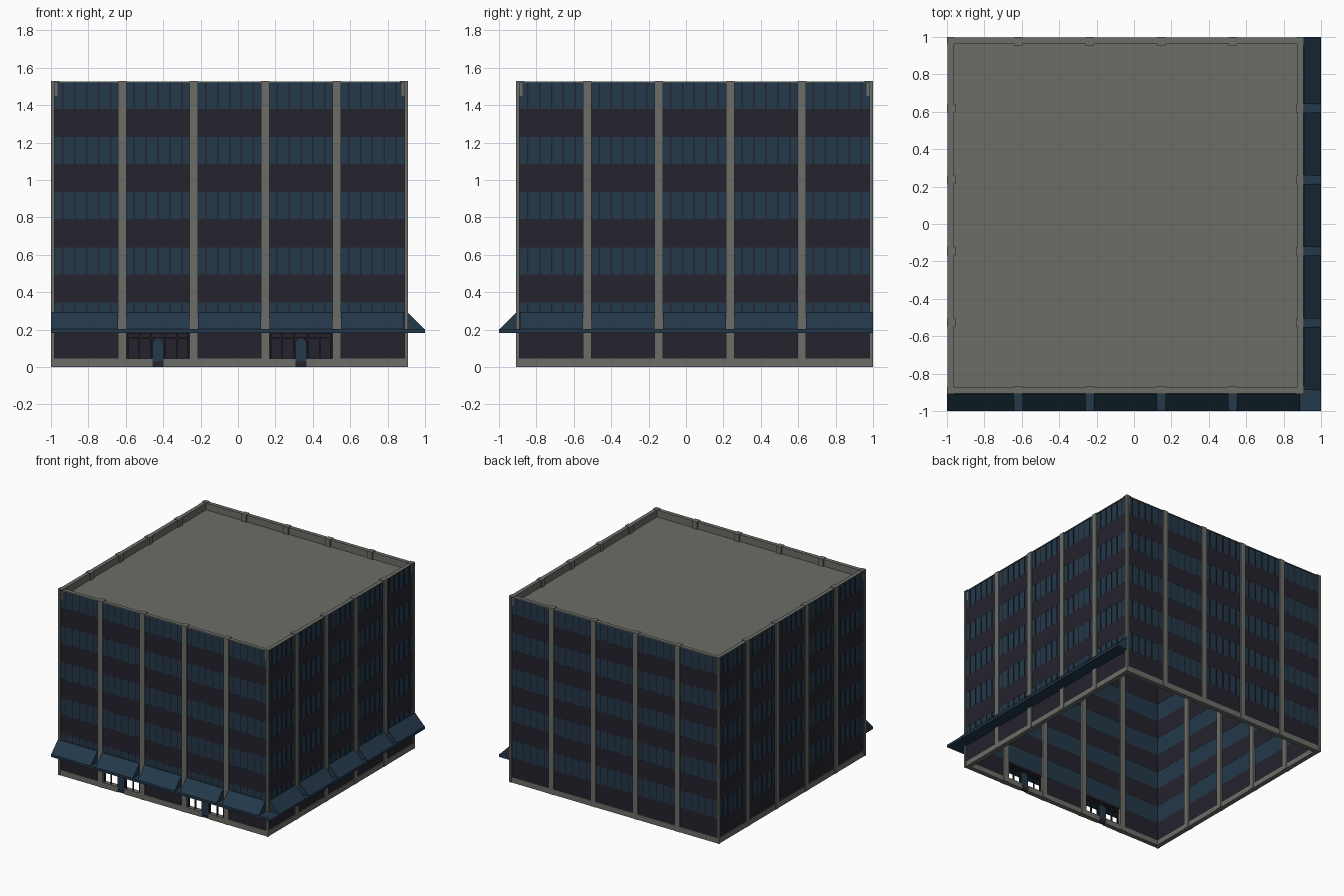
import bpy, bmesh, math
from mathutils import Matrix, Vector

cube = bpy.data.objects.get("Cube")
if cube:
    bpy.data.objects.remove(cube)


def material(name, rgb):
    m = bpy.data.materials.new(name)
    m.use_nodes = True
    col = (*rgb, 1)
    m.diffuse_color = col
    m.node_tree.nodes["Principled BSDF"].inputs["Base Color"].default_value = col
    return m


CONCRETE = material("grey concrete", (0.15, 0.15, 0.135))
BLUE = material("blue glass", (0.017, 0.04, 0.068))
DARK = material("dark panel", (0.018, 0.016, 0.025))

HALF = 0.955                       # half the wall length
CENTRE = Matrix.Translation((-0.045, 0.045, 0))
BAYS = 5
BAY = 2 * HALF / BAYS
PILLAR = 0.023                     # half pillar width
SIDES = [CENTRE @ Matrix.Rotation(k * math.pi / 2, 4, 'Z') for k in range(4)]
FRONT, RIGHT = SIDES[0], SIDES[1]


class Part:
    """Collects prisms placed along a wall: u along it, d inward, z up."""

    def __init__(self, name, mat):
        self.name, self.mat, self.bm = name, mat, bmesh.new()

    def prism(self, side, u0, u1, profile):
        ends = [[self.bm.verts.new(side @ Vector((u, d - HALF, z))) for d, z in profile]
                for u in (u0, u1)]
        self.bm.faces.new(ends[0])
        self.bm.faces.new(ends[1][::-1])
        n = len(profile)
        for i in range(n):
            j = (i + 1) % n
            self.bm.faces.new((ends[0][j], ends[0][i], ends[1][i], ends[1][j]))

    def box(self, side, u0, u1, d0, d1, z0, z1):
        self.prism(side, u0, u1, [(d0, z0), (d1, z0), (d1, z1), (d0, z1)])

    def finish(self):
        bmesh.ops.recalc_face_normals(self.bm, faces=self.bm.faces[:])
        mesh = bpy.data.meshes.new(self.name)
        self.bm.to_mesh(mesh)
        self.bm.free()
        mesh.materials.append(self.mat)
        ob = bpy.data.objects.new(self.name, mesh)
        bpy.context.scene.collection.objects.link(ob)


pillars = Part("pillars", CONCRETE)
base = Part("base_kerb", CONCRETE)
parapet = Part("parapet", CONCRETE)
roof = Part("roof", CONCRETE)
windows = Part("window_bands", BLUE)
spandrels = Part("spandrel_bands", DARK)
mullions = Part("window_mullions", DARK)
ground = Part("ground_floor_panels", DARK)
frames = Part("entrance_frames", DARK)
doors = Part("entrance_doors", BLUE)
canopy = Part("canopy_slab", BLUE)
awnings = Part("awnings", BLUE)

BASE_TOP, GROUND_TOP, STOREY = 0.045, 0.2, 0.295
ENTRANCES = (1, 3)
DOOR = 0.03
WALL = HALF - 0.01


def bay_start(i):
    return -HALF + i * BAY


for side in SIDES:
    # Alternating glass and panel bands
    for floor in range(5):
        z = GROUND_TOP + floor * STOREY
        top = min(z + 0.145, 1.522)
        windows.box(side, -WALL, WALL, 0.01, 0.03, z, top)
        if floor < 4:
            spandrels.box(side, -WALL, WALL, 0.009, 0.031, top, z + STOREY)
        for i in range(BAYS):
            for k in range(1, 6):
                u = bay_start(i) + k * BAY / 6
                mullions.box(side, u - 0.004, u + 0.004, 0.006, 0.012, z, top)

    # Pillars between the bays and at the corner
    for i in range(1, BAYS):
        u = bay_start(i)
        pillars.box(side, u - PILLAR, u + PILLAR, 0, 0.045, 0, 1.53)
    pillars.box(side, -HALF, -HALF + 0.02, 0, 0.02, 0, 1.53)
    pillars.box(side, -HALF, -HALF + 0.04, 0, 0.04, 1.522, 1.53)

    # Parapet lining and coping
    parapet.box(side, -WALL, WALL, 0.02, 0.035, 1.45, 1.522)
    parapet.box(side, -HALF + 0.003, HALF - 0.003, 0.003, 0.035, 1.52, 1.526)

    # Ground floor, left open at the entrances
    for i in range(BAYS):
        u0, u1 = bay_start(i), bay_start(i + 1)
        lo, hi = max(u0, -WALL), min(u1, WALL)
        if side is FRONT and i in ENTRANCES:
            mid = (u0 + u1) / 2
            base.box(side, u0, mid - DOOR, 0.003, 0.04, 0, BASE_TOP)
            base.box(side, mid + DOOR, u1, 0.003, 0.04, 0, BASE_TOP)
            frames.box(side, u0, u1, 0.01, 0.03, 0.18, GROUND_TOP)
            frames.box(side, u0, u1, 0.012, 0.024, 0.15, 0.158)
            for off in (-0.16, -0.1, -0.036, 0.036, 0.1, 0.16):
                frames.box(side, mid + off - 0.004, mid + off + 0.004,
                           0.012, 0.024, BASE_TOP, 0.18)
            frames.box(side, mid - DOOR, mid + DOOR, 0.01, 0.03, 0, 0.03)
            # Door with rounded top corners, built as stacked slices
            doors.box(side, mid - DOOR, mid + DOOR, 0.004, 0.03, 0.03, 0.135)
            doors.box(side, mid - 0.026, mid + 0.026, 0.004, 0.03, 0.135, 0.144)
            doors.box(side, mid - 0.018, mid + 0.018, 0.004, 0.03, 0.144, 0.15)
        else:
            ground.box(side, lo, hi, 0.01, 0.03, BASE_TOP, GROUND_TOP)
            base.box(side, lo, hi, 0.003, 0.04, 0, BASE_TOP)

# Roof deck
roof.box(FRONT, -HALF + 0.03, HALF - 0.03, 0.03, 2 * HALF - 0.03, 1.45, 1.47)

# Canopy and sloped awnings on the two street sides
canopy.box(FRONT, -HALF, HALF + 0.09, -0.09, 0.01, 0.182, 0.202)
canopy.box(RIGHT, -HALF, HALF, -0.09, 0.01, 0.182, 0.202)
for side in (FRONT, RIGHT):
    for i in range(BAYS):
        a, b = bay_start(i) + PILLAR, bay_start(i + 1) - PILLAR
        if side is FRONT and i == 0:
            a = -HALF
        if side is RIGHT and i == BAYS - 1:
            b = HALF
        awnings.prism(side, a, b, [(-0.09, 0.2), (0.008, 0.2), (0.008, 0.29), (0, 0.29)])

for part in (pillars, base, parapet, roof, windows, spandrels, mullions,
             ground, frames, doors, canopy, awnings):
    part.finish()
